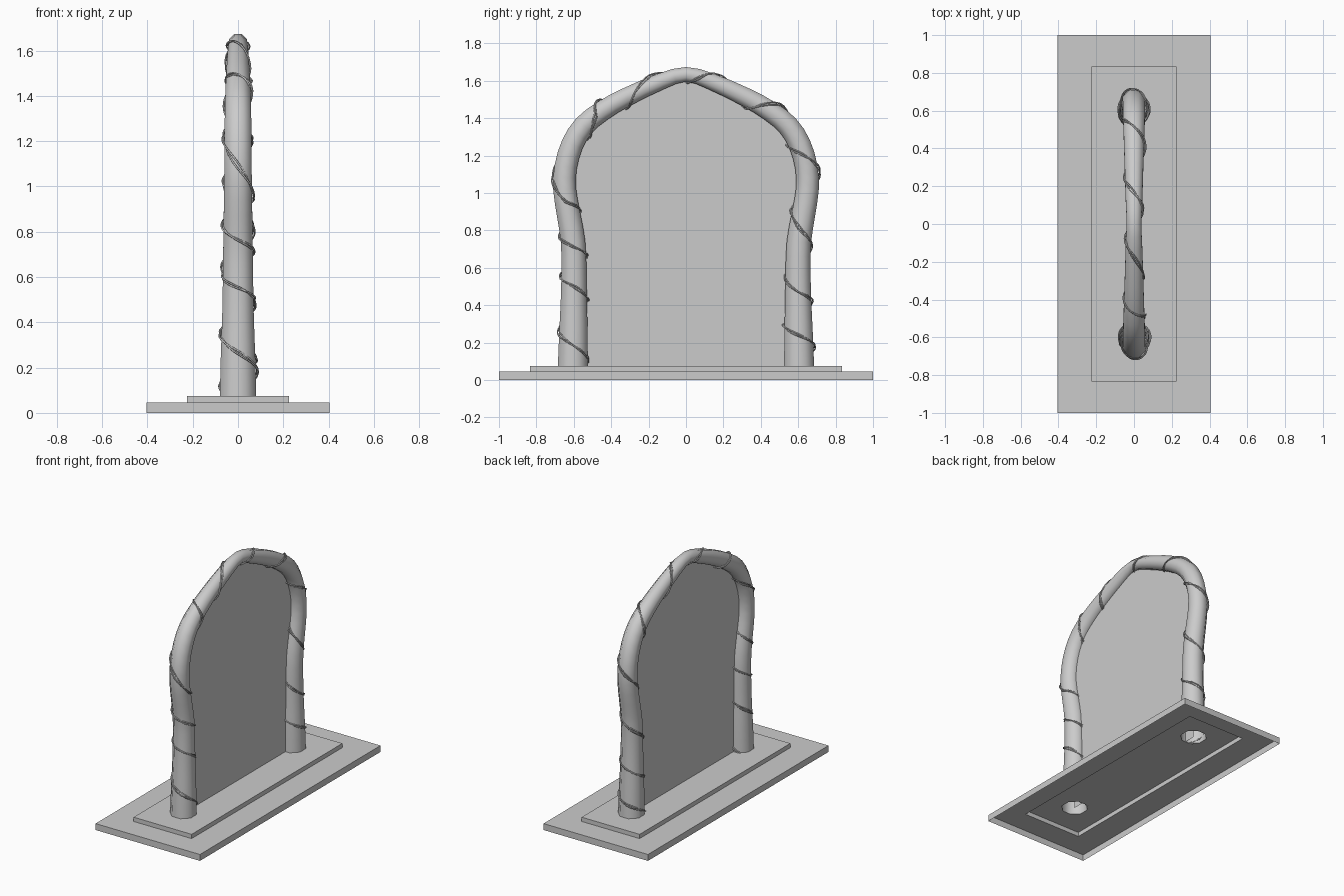
import bpy, bmesh, math
from mathutils import Vector

if "Cube" in bpy.data.objects:
    bpy.data.objects.remove(bpy.data.objects["Cube"])

SIDES = 8
BASE_TOP = 0.075

# arch half profile, foot to apex: y, z, radius
HALF = [(.605, .075, .08), (.602, .25, .076), (.60, .42, .07), (.599, .58, .067),
        (.604, .74, .065), (.627, .88, .063), (.649, 1.02, .061), (.643, 1.14, .06),
        (.608, 1.26, .059), (.545, 1.36, .057), (.45, 1.437, .054), (.32, 1.512, .050),
        (.13, 1.598, .044), (0, 1.634, .039)]
CTRL = [Vector((-y, z, r)) for y, z, r in HALF] + [Vector(p) for p in reversed(HALF[:-1])]


def catmull(pts, steps):
    out = []
    for i in range(len(pts) - 1):
        p1, p2 = pts[i], pts[i + 1]
        p0 = pts[i - 1] if i else p1 * 2 - p2
        p3 = pts[i + 2] if i + 2 < len(pts) else p2 * 2 - p1
        for k in range(steps):
            t = k / steps
            out.append(0.5 * (p1 * 2 + (p2 - p0) * t + (p0 * 2 - p1 * 5 + p2 * 4 - p3) * t * t
                              + (p1 * 3 - p0 - p2 * 3 + p3) * t ** 3))
    return out + [pts[-1]]


def finish(name, bm, smooth=False):
    mesh = bpy.data.meshes.new(name)
    bm.to_mesh(mesh)
    bm.free()
    obj = bpy.data.objects.new(name, mesh)
    bpy.context.collection.objects.link(obj)
    for p in mesh.polygons:
        p.use_smooth = smooth
    return obj


def frames(path):
    # centre, sideways normal and radius along a y-z path
    res = []
    for i, p in enumerate(path):
        d = path[min(i + 1, len(path) - 1)] - path[max(i - 1, 0)]
        t = Vector((0, d.x, d.y)).normalized()
        res.append((Vector((0, p.x, p.y)), Vector((1, 0, 0)).cross(t), p.z))
    # feet meet the base squarely
    for i in (0, -1):
        c, n, r = res[i]
        res[i] = (c, Vector((0, -1 if i == 0 else 1, 0)), r)
    return res


def ring_point(frame, angle, dist):
    c, n, _ = frame
    return c + Vector((1, 0, 0)) * math.cos(angle) * dist + n * math.sin(angle) * dist


# arch tube, open at both feet
path = frames(catmull(CTRL, 2))
bm = bmesh.new()
rings = []
for f in path:
    rad = f[2] / math.cos(math.pi / SIDES)
    rings.append([bm.verts.new(ring_point(f, 2 * math.pi * (k + .5) / SIDES, rad))
                  for k in range(SIDES)])
for a, b in zip(rings, rings[1:]):
    for k in range(SIDES):
        j = (k + 1) % SIDES
        bm.faces.new((a[k], a[j], b[j], b[k]))
bmesh.ops.recalc_face_normals(bm, faces=bm.faces)
foot_rings = [[v.co.copy() for v in rings[0]], [v.co.copy() for v in rings[-1]]]
finish("arch_frame", bm, True)

# flat pane filling the arch
bm = bmesh.new()
bm.faces.new([bm.verts.new(f[0]) for f in path])
bmesh.ops.triangulate(bm, faces=bm.faces)
finish("portal_pane", bm)

# stepped base shell, open underneath, with holes below the arch feet
bm = bmesh.new()


def rect(x, y, z):
    return [bm.verts.new((sx * x, sy * y, z)) for sx, sy in ((-1, -1), (1, -1), (1, 1), (-1, 1))]


tiers = [rect(.405, 1, 0), rect(.405, 1, .045), rect(.225, .835, .045), rect(.225, .835, BASE_TOP)]
for a, b in zip(tiers, tiers[1:]):
    for k in range(4):
        j = (k + 1) % 4
        bm.faces.new((a[k], a[j], b[j], b[k]))
edges = [bm.edges.get((tiers[-1][k], tiers[-1][(k + 1) % 4])) for k in range(4)]
for hole in foot_rings:
    vs = [bm.verts.new(co) for co in hole]
    edges += [bm.edges.new((vs[k], vs[(k + 1) % SIDES])) for k in range(SIDES)]
bmesh.ops.triangle_fill(bm, use_beauty=True, edges=edges, normal=(0, 0, 1))
bmesh.ops.recalc_face_normals(bm, faces=bm.faces)
finish("stepped_base", bm)

# vines: twin strands wound round the arch, one turn between each +x crossing
fine = frames(catmull(CTRL, 16))
CROSS = [(-.6, .18), (-.6, .5), (-.6, .71), (-.64, .95), (-.48, 1.41), (-.27, 1.53), (.07, 1.61),
         (.4, 1.465), (.62, 1.2), (.61, .8), (.6, .47), (.6, .24)]
keys = [min(range(len(fine)), key=lambda i: (fine[i][0] - Vector((0, y, z))).length)
        for y, z in CROSS]


def turns(i):
    k = 0
    while k < len(keys) - 2 and i > keys[k + 1]:
        k += 1
    return k + (i - keys[k]) / (keys[k + 1] - keys[k])


for s in range(2):
    curve = bpy.data.curves.new("vine", 'CURVE')
    curve.dimensions = '3D'
    curve.bevel_depth = .004
    curve.bevel_resolution = 1
    curve.use_fill_caps = True
    sp = curve.splines.new('POLY')
    sp.points.add(len(fine) - 1)
    for i, f in enumerate(fine):
        w = turns(i) * 2 * math.pi
        ang = w + .16 * math.sin(w * 1.3 + s * math.pi)
        dist = f[2] * 1.05 + .003 + .004 * math.sin(w * 1.7 + s * 2)
        sp.points[i].co = (*ring_point(f, ang, dist), 1)
    vine = bpy.data.objects.new("vine_strand_%d" % (s + 1), curve)
    bpy.context.collection.objects.link(vine)
